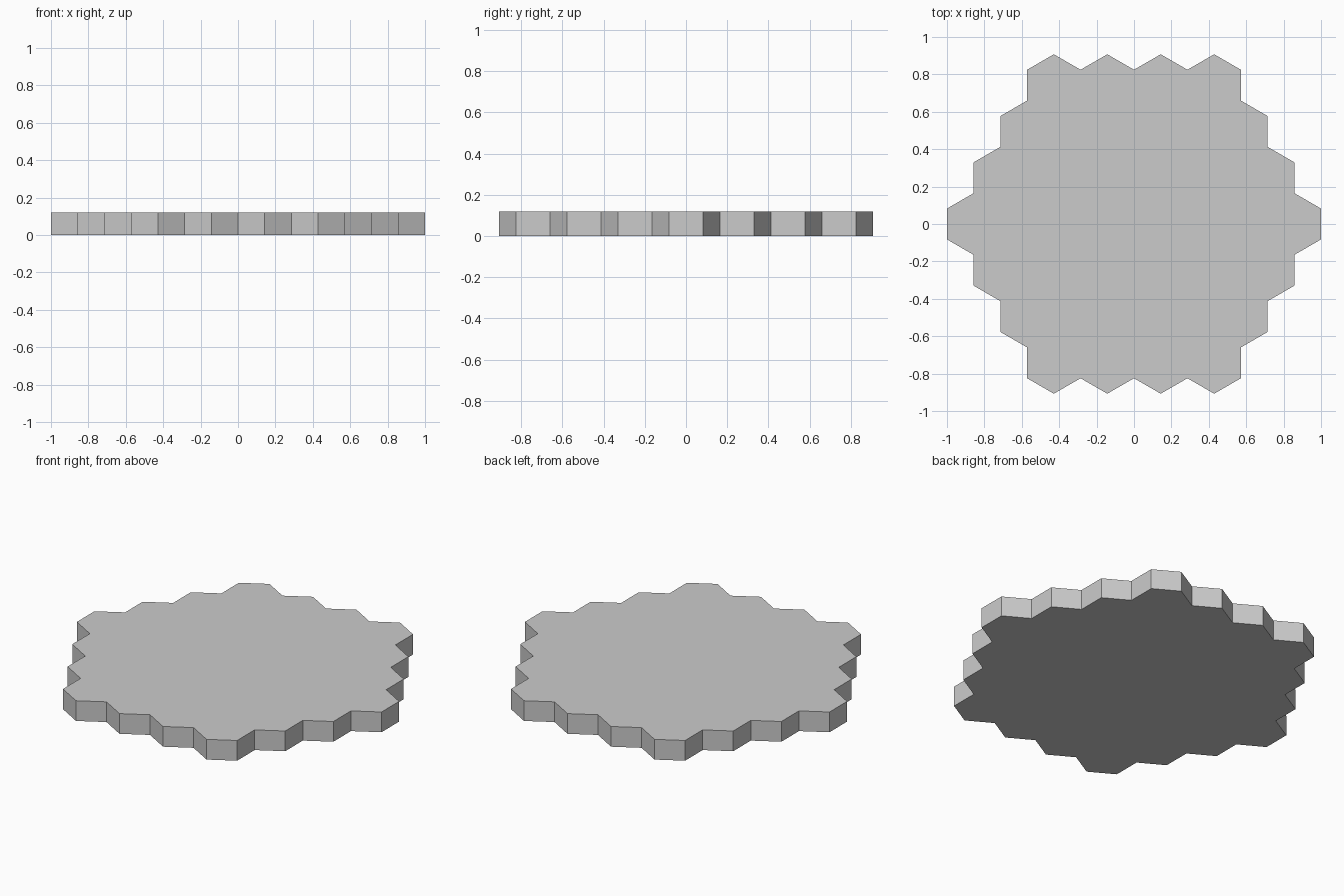
import bpy, bmesh, math

if "Cube" in bpy.data.objects:
    bpy.data.objects.remove(bpy.data.objects["Cube"])

RINGS = 3                        # hexagon cells around the centre cell
CELL_W = 2 / (2 * RINGS + 1)     # flat-to-flat width of a cell
R = CELL_W / math.sqrt(3)        # cell corner radius
HEIGHT = 0.12

# Flat sheet of pointy-top hexagon cells, welded together
bm = bmesh.new()
for row in range(-RINGS, RINGS + 1):
    count = 2 * RINGS + 1 - abs(row)
    for i in range(count):
        cx = (i - (count - 1) / 2) * CELL_W
        cy = row * 1.5 * R
        angles = [math.radians(30 + 60 * k) for k in range(6)]
        bm.faces.new([bm.verts.new((cx + R * math.cos(a), cy + R * math.sin(a), 0))
                      for a in angles])
bmesh.ops.remove_doubles(bm, verts=bm.verts, dist=0.001)

mesh = bpy.data.meshes.new("hex_tile_board")
bm.to_mesh(mesh)
bm.free()
board = bpy.data.objects.new("hex_tile_board", mesh)
bpy.context.collection.objects.link(board)

# Thicken the sheet upward into a slab
slab = board.modifiers.new("thickness", 'SOLIDIFY')
slab.thickness = HEIGHT
slab.offset = 1
